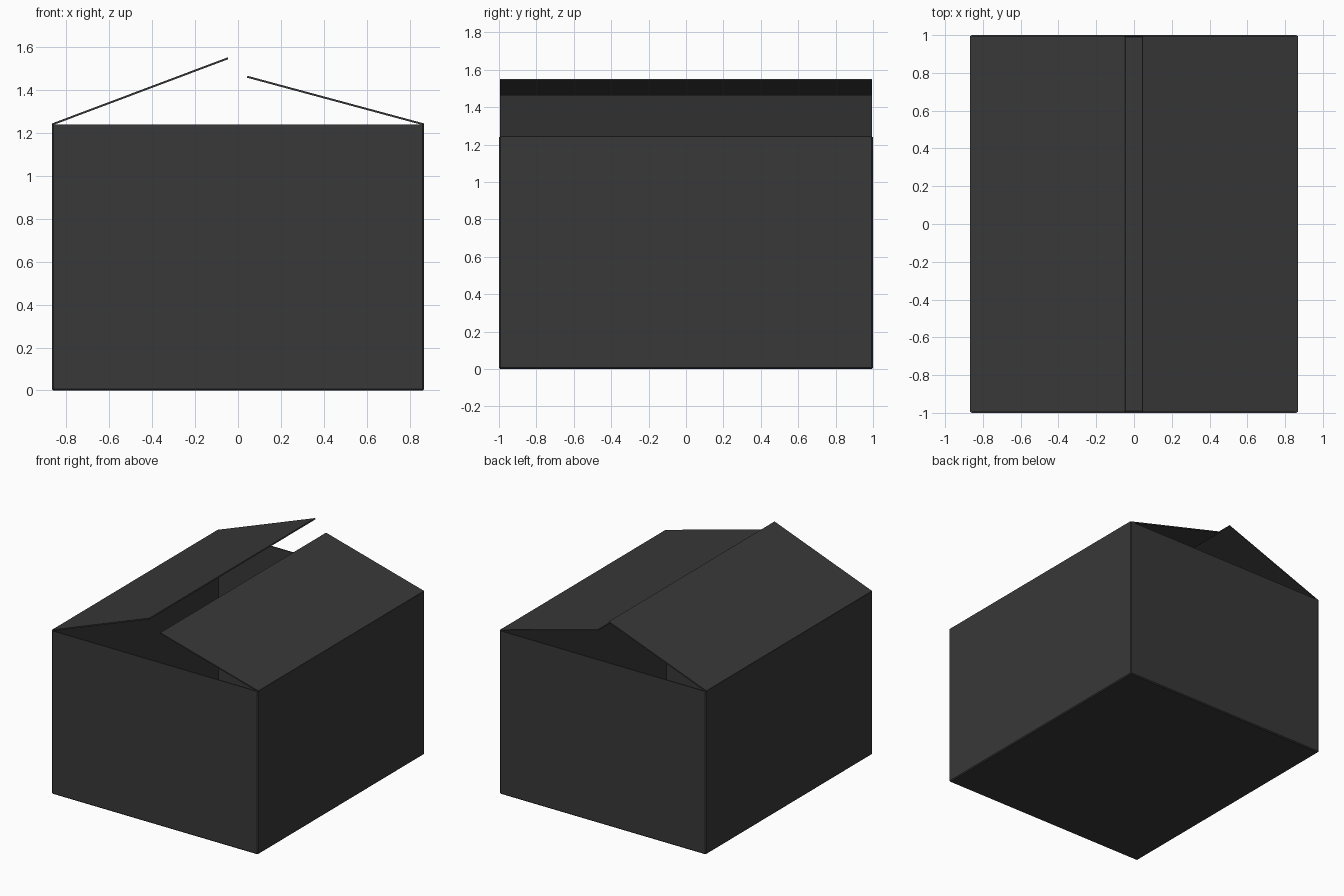
import bpy, bmesh
from mathutils import Vector

if "Cube" in bpy.data.objects:
    bpy.data.objects.remove(bpy.data.objects["Cube"])

HX, HY, H, T = 0.867, 1.0, 1.24, 0.009   # half width, half depth, wall height, card thickness

card = bpy.data.materials.new("dark_card")
card.diffuse_color = (0.04, 0.04, 0.04, 1)
card.use_nodes = True
card.node_tree.nodes["Principled BSDF"].inputs["Base Color"].default_value = card.diffuse_color


def add_object(name, bm):
    bmesh.ops.recalc_face_normals(bm, faces=bm.faces)
    mesh = bpy.data.meshes.new(name)
    bm.to_mesh(mesh)
    bm.free()
    mesh.materials.append(card)
    obj = bpy.data.objects.new(name, mesh)
    bpy.context.collection.objects.link(obj)
    return obj


# Open-topped carton: cube without its lid, slightly softened folds, card thickness inward
bm = bmesh.new()
bmesh.ops.create_cube(bm, size=1)
for v in bm.verts:
    v.co = Vector((v.co.x * 2 * HX, v.co.y * 2 * HY, (v.co.z + 0.5) * H))
lid = [f for f in bm.faces if all(v.co.z > H / 2 for v in f.verts)]
bmesh.ops.delete(bm, geom=lid, context='FACES_ONLY')
folds = [e for e in bm.edges if len(e.link_faces) == 2]
bmesh.ops.bevel(bm, geom=folds, offset=0.007, segments=1, affect='EDGES')
carton = add_object("carton_body", bm)
solid = carton.modifiers.new("card_thickness", 'SOLIDIFY')
solid.thickness = T
solid.offset = -1


# Lid flap: thin sloping sheet from the wall's top fold to a free edge
def flap(name, hinge, tip):
    a, b = Vector(hinge), Vector(tip)
    d = (b - a).normalized()
    n = Vector((-d.y, d.x))
    if n.y > 0:
        n = -n
    profile = [a, b, b + n * T, a + n * T]
    bm = bmesh.new()
    face = bm.faces.new([bm.verts.new((p.x, -HY + 0.006, p.y)) for p in profile])
    out = bmesh.ops.extrude_face_region(bm, geom=[face])
    moved = [g for g in out["geom"] if isinstance(g, bmesh.types.BMVert)]
    bmesh.ops.translate(bm, verts=moved, vec=(0, 2 * HY - 0.012, 0))
    add_object(name, bm)


flap("left_flap", (-HX, H + 0.004), (-0.048, 1.552))
flap("right_flap", (HX, H + 0.004), (0.044, 1.466))
